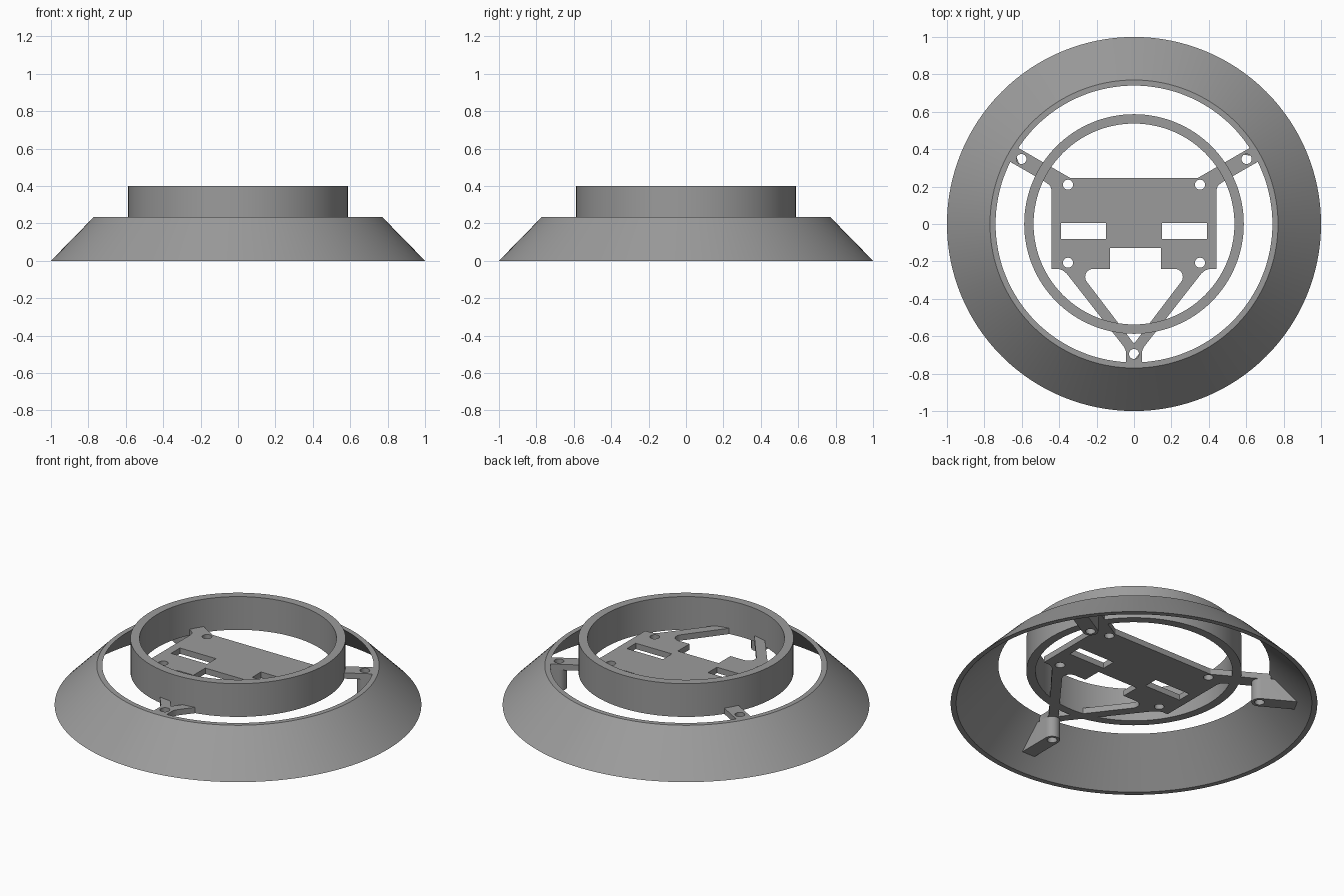
import bpy, bmesh, math
from math import cos, sin, pi, radians

if "Cube" in bpy.data.objects:
    bpy.data.objects.remove(bpy.data.objects["Cube"])

grey = bpy.data.materials.new("matte grey")
grey.diffuse_color = (0.33, 0.33, 0.33, 1)
grey.use_nodes = True
grey.node_tree.nodes["Principled BSDF"].inputs["Base Color"].default_value = grey.diffuse_color


def finish(ob):
    """Assign the colour and smooth the round walls, keeping edges sharp."""
    ob.data.materials.clear()
    ob.data.materials.append(grey)
    bpy.ops.object.select_all(action='DESELECT')
    ob.select_set(True)
    bpy.context.view_layer.objects.active = ob
    bpy.ops.object.shade_smooth_by_angle(angle=radians(30))


def lathe(name, profile, segs=128):
    """Revolve a closed (radius, z) profile around the z axis."""
    bm = bmesh.new()
    rings = [[bm.verts.new((r * cos(2 * pi * i / segs), r * sin(2 * pi * i / segs), z))
              for r, z in profile] for i in range(segs)]
    n = len(profile)
    for i in range(segs):
        a, b = rings[i], rings[(i + 1) % segs]
        for j in range(n):
            k = (j + 1) % n
            bm.faces.new((a[j], b[j], b[k], a[k]))
    bmesh.ops.recalc_face_normals(bm, faces=bm.faces)
    me = bpy.data.meshes.new(name)
    bm.to_mesh(me)
    bm.free()
    ob = bpy.data.objects.new(name, me)
    bpy.context.collection.objects.link(ob)
    finish(ob)


def slab(name, loops, z0, z1, adjust=None):
    """Extrude a flat outline with holes (first loop is the outside)."""
    cu = bpy.data.curves.new(name, 'CURVE')
    cu.dimensions = '2D'
    cu.fill_mode = 'BOTH'
    cu.extrude = (z1 - z0) / 2
    for pts in loops:
        sp = cu.splines.new('POLY')
        sp.points.add(len(pts) - 1)
        for p, (x, y) in zip(sp.points, pts):
            p.co = (x, y, 0, 1)
        sp.use_cyclic_u = True
    ob = bpy.data.objects.new(name, cu)
    bpy.context.collection.objects.link(ob)
    bpy.ops.object.select_all(action='DESELECT')
    ob.select_set(True)
    bpy.context.view_layer.objects.active = ob
    bpy.ops.object.convert(target='MESH')
    ob = bpy.context.view_layer.objects.active
    bm = bmesh.new()
    bm.from_mesh(ob.data)
    bmesh.ops.remove_doubles(bm, verts=bm.verts, dist=0.0005)
    for v in bm.verts:
        v.co.z += (z0 + z1) / 2
        if adjust:
            adjust(v.co)
    bmesh.ops.recalc_face_normals(bm, faces=bm.faces)
    bm.to_mesh(ob.data)
    bm.free()
    finish(ob)
    return ob


def arc(cx, cy, r, a0, a1, n):
    return [(cx + r * cos(radians(a0 + (a1 - a0) * i / n)),
             cy + r * sin(radians(a0 + (a1 - a0) * i / n))) for i in range(n + 1)]


def circle(cx, cy, r=0.027):
    return arc(cx, cy, r, 0, 360, 24)[:-1]


def rect(x0, x1, y0, y1):
    return [(x0, y0), (x1, y0), (x1, y1), (x0, y1)]


def mirrored(pts):
    return pts + [(-x, y) for x, y in reversed(pts) if abs(x) > 1e-6]


BOTTOM, DECK = 0.20, 0.235      # underside and top of the mounting plate
HOLE_R = 0.695                  # radius of the three screw positions
ARMS = (30, 150, 270)

# Thin conical skirt and raised inner collar
lathe("conical_skirt", [(1, 0), (0.77, DECK), (0.74, DECK), (0.97, 0)])
lathe("inner_collar", [(0.587, BOTTOM), (0.587, 0.4), (0.537, 0.4), (0.537, BOTTOM)])

# Mounting plate with two rear arms and a front V brace
outline = mirrored([(-0.339, 0.245), (-0.628, 0.412), (-0.671, 0.338), (-0.47, 0.222),
                    (-0.448, 0.205), (-0.44, 0.18), (-0.44, -0.24), (-0.405, -0.24),
                    (-0.382, -0.247), (-0.36, -0.265), (-0.055, -0.655),
                    (-0.043, -0.68), (-0.043, -0.75)])
half = arc(-0.218, -0.283, 0.043, 90, 218, 10)
opening = ([(-0.128, -0.128), (-0.128, -0.24)] + half + [(0, -0.64)]
           + [(-x, y) for x, y in reversed(half)] + [(0.145, -0.24), (0.145, -0.128)])
holes = [circle(sx * 0.353, y) for sx in (-1, 1) for y in (0.21, -0.207)]
holes += [circle(HOLE_R * cos(radians(a)), HOLE_R * sin(radians(a))) for a in ARMS]
slots = [rect(-0.39, -0.15, -0.08, 0.005), rect(0.15, 0.39, -0.08, 0.005)]
slab("mounting_plate", [outline, opening] + slots + holes, BOTTOM, DECK)


# Screw legs under each arm, their outer ends sloped to meet the skirt
def follow_skirt(co):
    if co.x > 0.85:
        co.x = 0.98 - 0.979 * co.z


for i, a in enumerate(ARMS):
    foot = arc(HOLE_R, 0, 0.043, 90, 270, 16) + [(0.9, -0.043), (0.9, 0.043)]
    leg = slab(f"screw_leg_{i + 1}", [foot, circle(HOLE_R, 0)], 0.075, 0.203, follow_skirt)
    leg.rotation_euler.z = radians(a)
